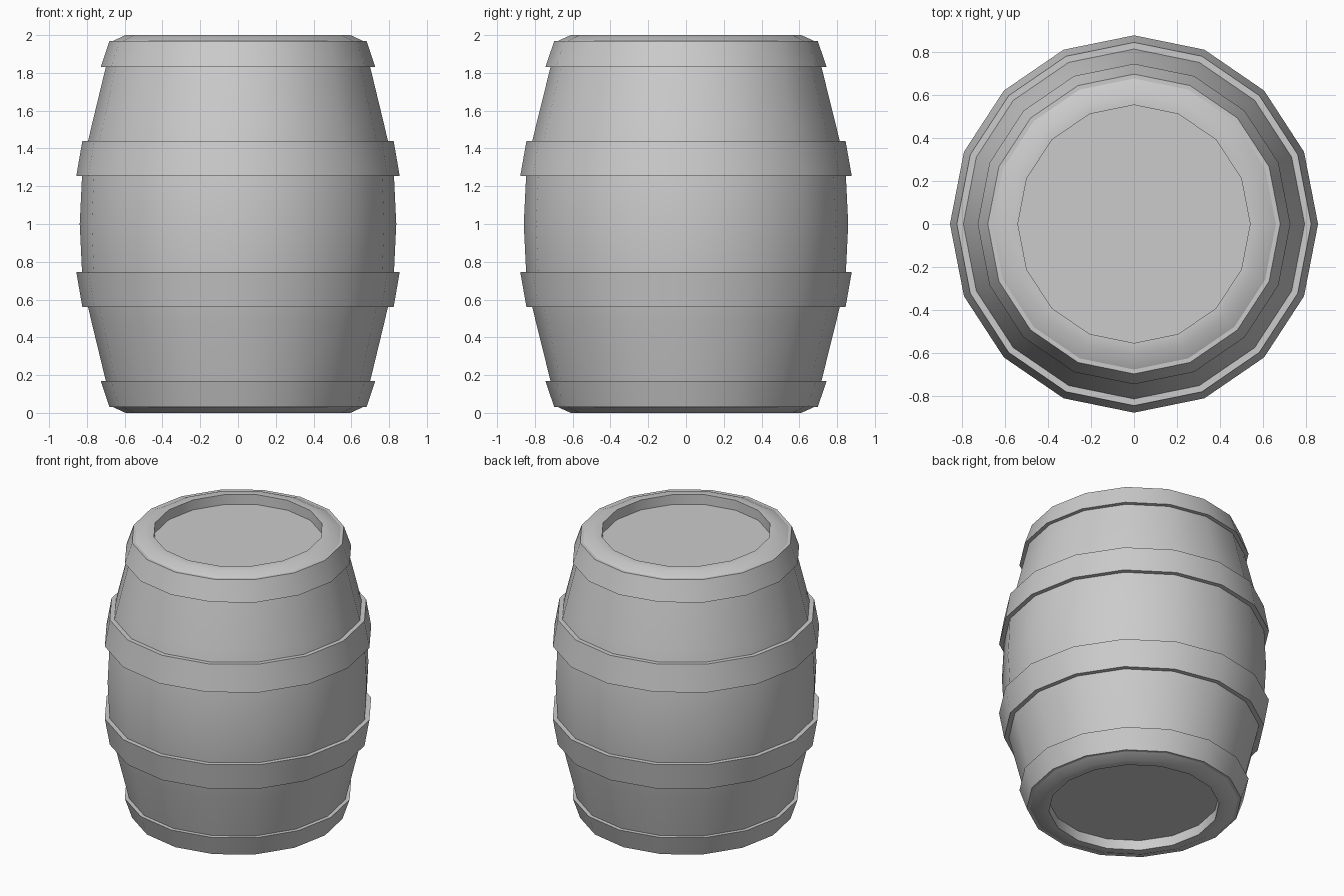
import bpy, bmesh
from math import cos, sin, tau, radians

if "Cube" in bpy.data.objects:
    bpy.data.objects.remove(bpy.data.objects["Cube"])

SIDES = 16
Y_SCALE = 1.025  # barrel is very slightly deeper than wide


def lathe(name, profile, closed=False):
    """Spin (radius, z) points about z; open profiles get flat end caps."""
    bm = bmesh.new()
    rings = [[bm.verts.new((r * cos(tau * i / SIDES),
                            r * sin(tau * i / SIDES) * Y_SCALE, z))
              for i in range(SIDES)] for r, z in profile]
    pairs = list(zip(rings, rings[1:]))
    if closed:
        pairs.append((rings[-1], rings[0]))
    for a, b in pairs:
        for i in range(SIDES):
            j = (i + 1) % SIDES
            bm.faces.new((a[i], a[j], b[j], b[i]))
    if not closed:
        bm.faces.new(rings[0])
        bm.faces.new(rings[-1])
    bmesh.ops.recalc_face_normals(bm, faces=bm.faces)
    mesh = bpy.data.meshes.new(name)
    bm.to_mesh(mesh)
    bm.free()
    obj = bpy.data.objects.new(name, mesh)
    bpy.context.collection.objects.link(obj)
    bpy.ops.object.select_all(action='DESELECT')
    obj.select_set(True)
    bpy.context.view_layer.objects.active = obj
    bpy.ops.object.shade_smooth_by_angle(angle=radians(35))
    return obj


# Body: upper half profile from belly to recessed head, mirrored about z = 1
upper = [(0.81, 1.37), (0.775, 1.52), (0.70, 1.83), (0.66, 1.97),
         (0.595, 2.0), (0.54, 2.0), (0.54, 1.93)]
upper = [(0.838, 1.0), (0.826, 1.25)] + upper
lower = [(r, 2 - z) for r, z in reversed(upper[1:])]
lathe("barrel_body", lower + upper)

# Hoops: tapered bands, wide edge towards the belly
hoops = {"end_hoop": [(0.60, 1.83), (0.727, 1.83), (0.68, 1.97), (0.655, 1.97)],
         "belly_hoop": [(0.76, 1.255), (0.856, 1.255), (0.824, 1.44), (0.76, 1.44)]}
for name, section in hoops.items():
    lathe("upper_" + name, section, closed=True)
    lathe("lower_" + name, [(r, 2 - z) for r, z in section], closed=True)
